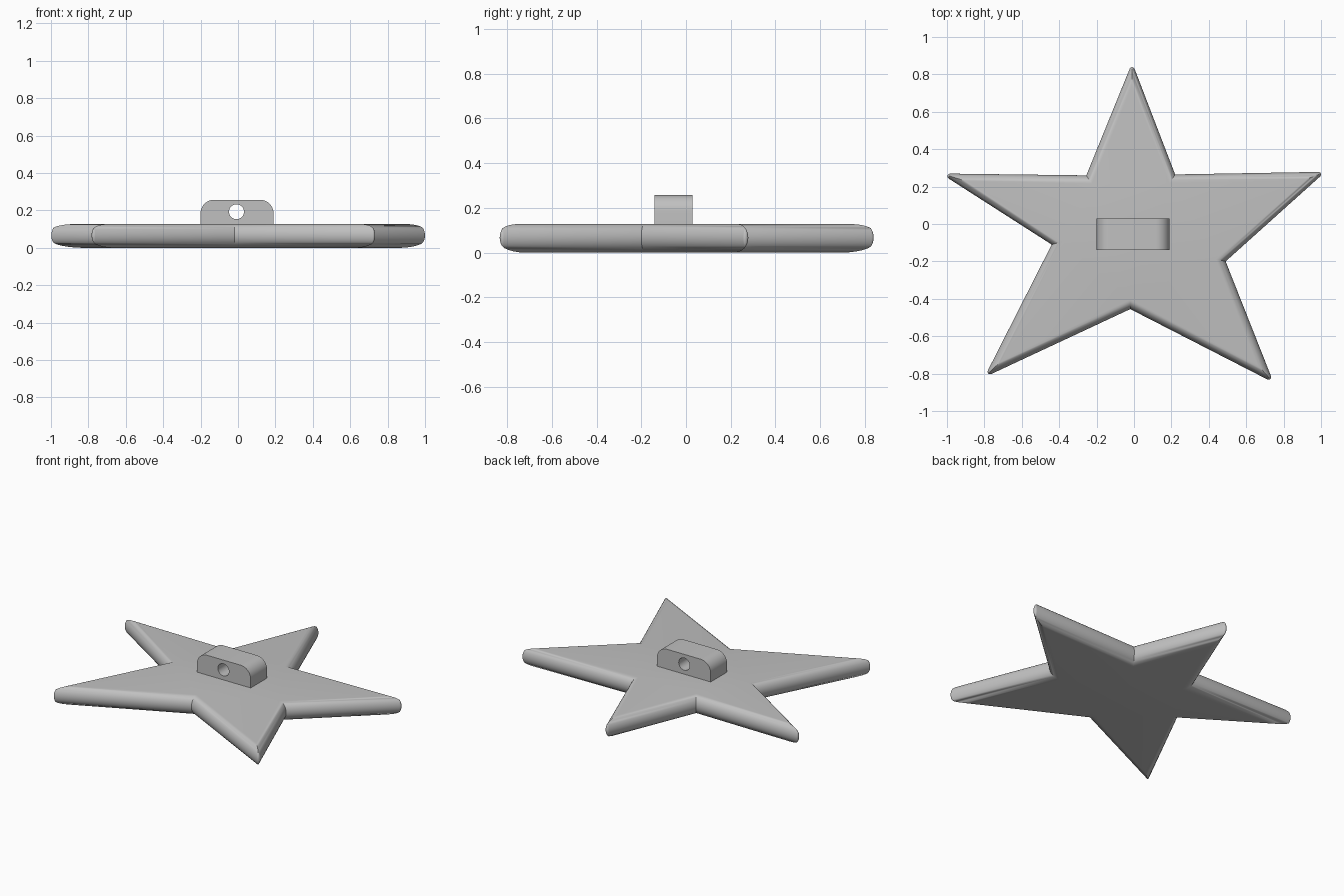
import bpy, bmesh
from math import sin, cos, pi
from mathutils import Vector

cube = bpy.data.objects.get("Cube")
if cube:
    bpy.data.objects.remove(cube)

grey = bpy.data.materials.new("plain grey")
grey.use_nodes = True
grey.diffuse_color = (0.53, 0.53, 0.53, 1)
grey.node_tree.nodes["Principled BSDF"].inputs["Base Color"].default_value = grey.diffuse_color


def finish(bm, name, angle):
    bmesh.ops.remove_doubles(bm, verts=bm.verts, dist=0.0004)
    bmesh.ops.recalc_face_normals(bm, faces=bm.faces)
    mesh = bpy.data.meshes.new(name)
    bm.to_mesh(mesh)
    bm.free()
    mesh.materials.append(grey)
    obj = bpy.data.objects.new(name, mesh)
    bpy.context.collection.objects.link(obj)
    bpy.ops.object.select_all(action='DESELECT')
    obj.select_set(True)
    bpy.context.view_layer.objects.active = obj
    bpy.ops.object.shade_smooth_by_angle(angle=angle)


# Star outline, clockwise from the rear tip: tips and valleys alternate
STAR = [Vector(p) for p in (
    (-0.01, 0.84), (0.22, 0.265), (1.0, 0.27), (0.49, -0.20), (0.73, -0.83),
    (-0.02, -0.455), (-0.78, -0.80), (-0.44, -0.11), (-1.0, 0.26), (-0.255, 0.26))]
TIP_R = 0.014
ARC = 6


def bisector(pts, i):
    a = (pts[i - 1] - pts[i]).normalized()
    b = (pts[(i + 1) % len(pts)] - pts[i]).normalized()
    return (a + b).normalized(), a, b


# Sharp corners that the small tip rounding is cut from
sharp = []
for i, p in enumerate(STAR):
    mid, a, b = bisector(STAR, i)
    s = abs(mid.cross(a))
    sharp.append(p - mid * TIP_R * (1 / s - 1) if i % 2 == 0 else p)


def outline(inset):
    """Mitred inset of the star with rounded tips."""
    ring = []
    for i, p in enumerate(sharp):
        mid, a, b = bisector(sharp, i)
        s = abs(mid.cross(a))
        if i % 2:
            ring.append(p - mid * inset / s)
            continue
        r = max(TIP_R - inset, 0)
        centre = p + mid * (inset + r) / s
        start = Vector((-a.y, a.x))
        end = Vector((b.y, -b.x))
        if start.dot(mid) > 0:
            start, end = -start, -end
        for k in range(ARC + 1):
            ring.append(centre + start.slerp(end, k / ARC) * r)
    return ring


# Star plate: rounded rim, flat top and bottom
TOP, MID, STEPS = 0.127, 0.066, 8
levels = []
for k in range(STEPS + 1):
    t = pi / 2 * k / STEPS
    levels.append((0.06 * (1 - sin(t)), MID * (1 - cos(t))))
for k in range(1, STEPS + 1):
    t = pi / 2 * k / STEPS
    levels.append((0.045 * (1 - cos(t)), MID + (TOP - MID) * sin(t)))

bm = bmesh.new()
rings = [[bm.verts.new((p.x, p.y, z)) for p in outline(d)] for d, z in levels]
count = len(rings[0])
for low, high in zip(rings, rings[1:]):
    for i in range(count):
        j = (i + 1) % count
        bm.faces.new((low[i], low[j], high[j], high[i]))
bm.faces.new(rings[0])
bm.faces.new(rings[-1])
finish(bm, "star_plate", 0.6)

# Hanging lug: block with rounded shoulders and a cross hole
X0, X1, Y0, Y1, Z0, Z1, R = -0.20, 0.19, -0.14, 0.03, 0.11, 0.257, 0.072
profile = [(X0, Z0), (X1, Z0)]
for cx, first in ((X1 - R, 0), (X0 + R, pi / 2)):
    for k in range(11):
        t = first + pi / 2 * k / 10
        profile.append((cx + R * cos(t), Z1 - R + R * sin(t)))
hole = [(-0.008 + 0.04 * cos(2 * pi * k / 32), 0.193 + 0.04 * sin(2 * pi * k / 32))
        for k in range(32)]

bm = bmesh.new()
edges = []
for loop in (profile, hole):
    vs = [bm.verts.new((x, Y0, z)) for x, z in loop]
    edges += [bm.edges.new((vs[i - 1], vs[i])) for i in range(len(vs))]
bmesh.ops.triangle_fill(bm, edges=edges, use_beauty=True)
extruded = bmesh.ops.extrude_face_region(bm, geom=bm.faces[:], use_keep_orig=True)
bmesh.ops.translate(bm, vec=(0, Y1 - Y0, 0),
                    verts=[g for g in extruded["geom"] if isinstance(g, bmesh.types.BMVert)])
finish(bm, "hanging_lug", 0.6)
